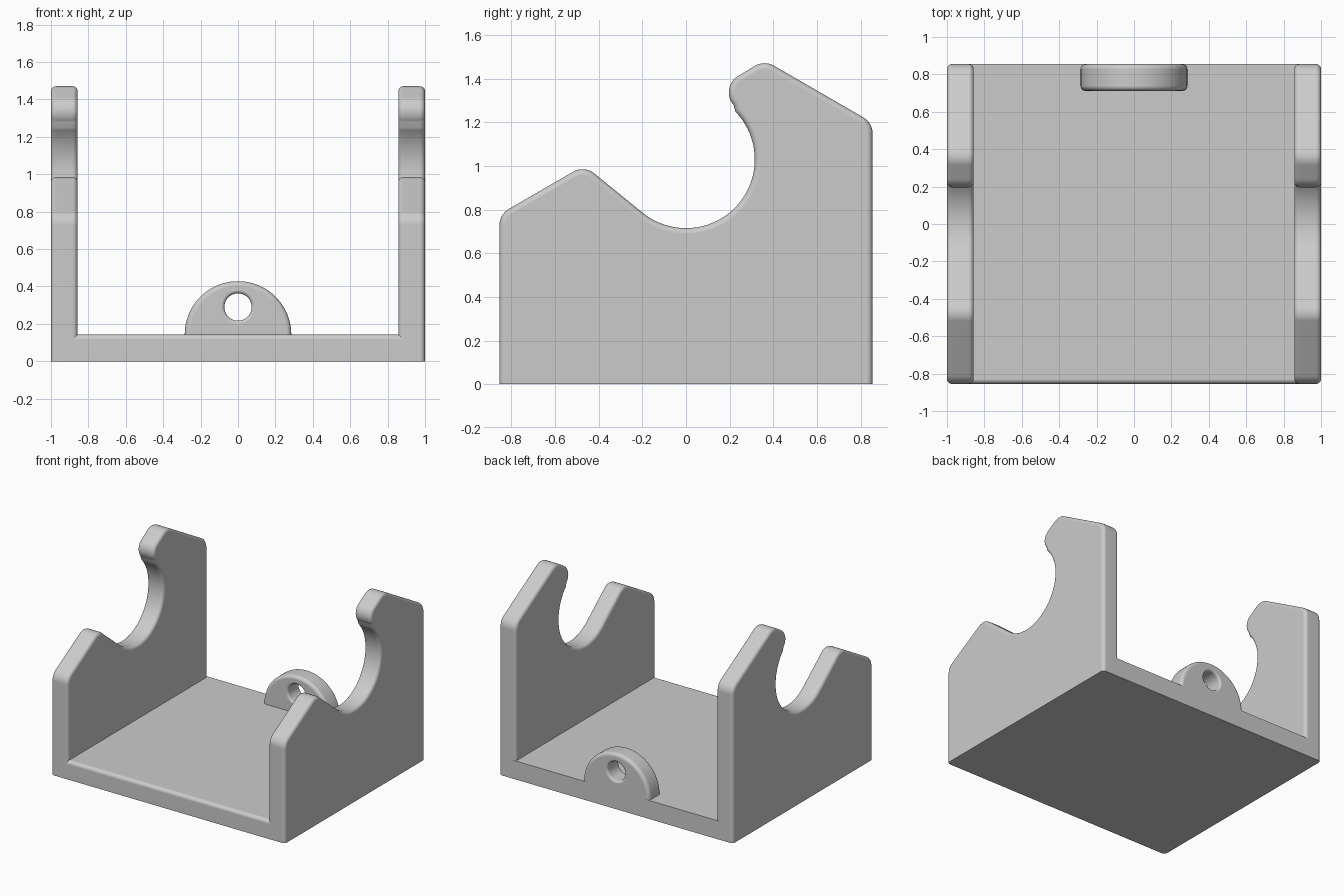
import bpy
import bmesh
from math import radians, cos, sin, tan, pi
from mathutils import Vector

if "Cube" in bpy.data.objects:
    bpy.data.objects.remove(bpy.data.objects["Cube"], do_unlink=True)

GREY = (0.6, 0.6, 0.6, 1.0)
HALF_Y = 0.855      # half depth of the cradle
WALL = 0.143        # wall and floor thickness
FILLET = 0.027      # small edge rounding
CORNER = 0.086      # outline corner radius

grey = bpy.data.materials.new("light grey plastic")
grey.use_nodes = True
grey.diffuse_color = GREY
grey.node_tree.nodes["Principled BSDF"].inputs["Base Color"].default_value = GREY


def arc(centre, radius, start, end, steps):
    """Points along an arc, angles in degrees."""
    angles = [radians(start + (end - start) * i / steps) for i in range(steps + 1)]
    return [Vector((centre[0] + radius * cos(a), centre[1] + radius * sin(a))) for a in angles]


def rounded(before, corner, after, radius=CORNER, steps=8):
    """Round one convex corner of a counter-clockwise outline."""
    p, c, n = Vector(before), Vector(corner), Vector(after)
    d_in, d_out = (c - p).normalized(), (n - c).normalized()
    turn = d_in.angle(d_out)
    start = c - d_in * radius * tan(turn / 2)
    normal = Vector((-d_in.y, d_in.x))
    centre = start + normal * radius
    return [centre - radius * (normal * cos(turn * i / steps) - d_in * sin(turn * i / steps))
            for i in range(steps + 1)]


def finish(name, bm):
    bmesh.ops.recalc_face_normals(bm, faces=bm.faces)
    mesh = bpy.data.meshes.new(name)
    bm.to_mesh(mesh)
    bm.free()
    mesh.materials.append(grey)
    obj = bpy.data.objects.new(name, mesh)
    bpy.context.collection.objects.link(obj)
    return obj


def smooth(obj):
    bpy.ops.object.select_all(action="DESELECT")
    obj.select_set(True)
    bpy.context.view_layer.objects.active = obj
    bpy.ops.object.shade_smooth_by_angle(angle=radians(32))
    weighted = obj.modifiers.new("flat face normals", "WEIGHTED_NORMAL")
    weighted.keep_sharp = True


def slab(name, points, offset, is_rounded):
    """Extrude an outline by offset and fillet the rim edges chosen by a rule."""
    bm = bmesh.new()
    face = bm.faces.new([bm.verts.new(p) for p in points])
    result = bmesh.ops.extrude_face_region(bm, geom=[face], use_keep_orig=True)
    moved = [g for g in result["geom"] if isinstance(g, bmesh.types.BMVert)]
    bmesh.ops.translate(bm, verts=moved, vec=offset)
    bmesh.ops.recalc_face_normals(bm, faces=bm.faces)
    rim = [e for e in bm.edges if is_rounded(*(v.co for v in e.verts))]
    bmesh.ops.bevel(bm, geom=rim, offset=FILLET, segments=5, profile=0.5,
                    affect="EDGES", clamp_overlap=False)
    return finish(name, bm)


# Side plate outline in (y, z), counter-clockwise from the bottom front
back_foot, back_top = (HALF_Y, 0), (HALF_Y, 1.198)
tall_peak, nose_top = (0.36, 1.484), (0.22, 1.403)
notch_end, short_peak = (-0.198, 0.785), (-0.466, 1.003)
front_top, front_foot = (-HALF_Y, 0.778), (-HALF_Y, 0)
outline = [Vector(front_foot), Vector(back_foot)]
outline += rounded(back_foot, back_top, tall_peak)
outline += rounded(back_top, tall_peak, nose_top)
outline += arc((0.283, 1.337), 0.087, 120, 222, 12)       # hooked nose
outline += arc((0, 1.03), 0.315, 44, -129, 48)            # round notch
outline += rounded(notch_end, short_peak, front_top)
outline += rounded(short_peak, front_top, front_foot)


def plate_rim(a, b):
    return abs(a.x - b.x) < 1e-4 and max(a.z, b.z) > 0.01


for side, x in (("left", 1 - WALL), ("right", -1)):
    plate = slab(side + "_side_plate", [(x, p.x, p.y) for p in outline],
                 (WALL, 0, 0), plate_rim)
    smooth(plate)

# Floor with a rounded front top edge
floor_half = 0.9
floor_outline = [(-floor_half, y, z) for y, z in
                 ((-HALF_Y, 0), (HALF_Y, 0), (HALF_Y, WALL), (-HALF_Y, WALL))]


def floor_front(a, b):
    return abs(a.x - b.x) > 1 and a.y < 0 and a.z > 0.01


smooth(slab("floor_plate", floor_outline, (2 * floor_half, 0, 0), floor_front))

# Half-round mounting tab at the back
tab_low = WALL - 0.003
tab_outline = [(0.285, HALF_Y, tab_low)]
tab_outline += [(p.x, HALF_Y, p.y) for p in arc((0, WALL), 0.285, 0, 180, 48)]
tab_outline += [(-0.285, HALF_Y, tab_low)]


def tab_rim(a, b):
    return abs(a.y - b.y) < 1e-4 and max(a.z, b.z) > tab_low + 0.001


tab = slab("mounting_tab", tab_outline, (0, -WALL, 0), tab_rim)

# Screw hole cutter: a cylinder flaring at both faces
hole_z, hole_r, flare = 0.29, 0.073, 0.018
quarter = [radians(18 * i) for i in range(6)]
near = [(hole_r + flare * (1 - sin(a)), flare * (1 - cos(a))) for a in quarter]
profile = [(hole_r + flare, -0.02)] + near
profile += [(r, WALL - d) for r, d in reversed(near)] + [(hole_r + flare, WALL + 0.02)]
bm = bmesh.new()
rings = []
for r, depth in profile:
    rings.append([bm.verts.new((r * cos(t), HALF_Y - depth, hole_z + r * sin(t)))
                  for t in (2 * pi * i / 40 for i in range(40))])
for a, b in zip(rings, rings[1:]):
    for i in range(40):
        j = (i + 1) % 40
        bm.faces.new((a[i], a[j], b[j], b[i]))
bm.faces.new(rings[0])
bm.faces.new(rings[-1])
cutter = finish("hole_cutter", bm)
cutter.hide_render = True

cut = tab.modifiers.new("screw hole", "BOOLEAN")
cut.operation = "DIFFERENCE"
cut.solver = "EXACT"
cut.object = cutter
bpy.context.view_layer.objects.active = tab
bpy.ops.object.modifier_apply(modifier=cut.name)
bpy.data.objects.remove(cutter, do_unlink=True)
smooth(tab)
